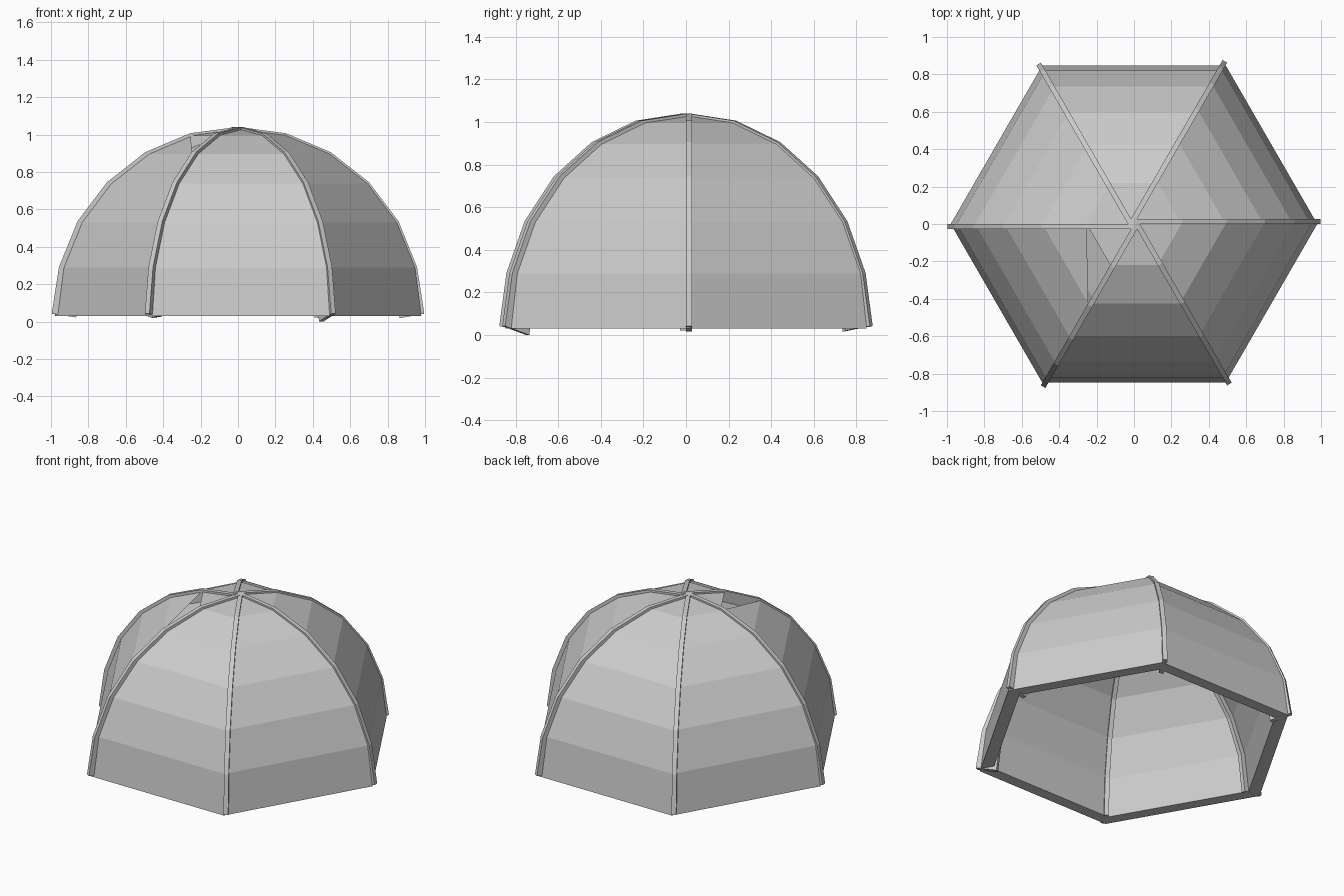
import bpy, bmesh
from math import sin, cos, radians

if "Cube" in bpy.data.objects:
    bpy.data.objects.remove(bpy.data.objects["Cube"])

BASE = 0.03
ROWS, SIDES = 6, 6


def dome_point(row, side, r, h):
    a, e = radians(60 * side), radians(90 / ROWS * row)
    return (r * cos(e) * cos(a), r * cos(e) * sin(a), BASE + h * sin(e))


def finish(bm, name):
    bmesh.ops.recalc_face_normals(bm, faces=bm.faces)
    mesh = bpy.data.meshes.new(name)
    bm.to_mesh(mesh)
    bm.free()
    ob = bpy.data.objects.new(name, mesh)
    bpy.context.collection.objects.link(ob)
    return ob


def layer(bm, r, h, vent=False):
    rings = [[bm.verts.new(dome_point(j, i, r, h)) for i in range(SIDES)] for j in range(ROWS)]
    top = bm.verts.new((0, 0, BASE + h))
    for i in range(SIDES):
        k = (i + 1) % SIDES
        for j in range(ROWS - 1):
            a, b = rings[j][i], rings[j][k]
            c, d = rings[j + 1][k], rings[j + 1][i]
            # the front left panel has a triangular vent near the top
            if vent and i == 3 and j == 4:
                bm.faces.new((a, b, d))
            else:
                bm.faces.new((a, b, c, d))
        bm.faces.new((rings[-1][i], rings[-1][k], top))
    return rings[0]


# Thick six-sided canopy, open below, with a flat bottom rim
bm = bmesh.new()
outer = layer(bm, 0.98, 1.0, vent=True)
inner = layer(bm, 0.895, 0.945)
for i in range(SIDES):
    k = (i + 1) % SIDES
    bm.faces.new((outer[i], outer[k], inner[k], inner[i]))
finish(bm, "canopy")

# Curved ribs along each seam, reaching through the canopy
FEET = (0.018, 0.022, 0.018, 0.022, 0.024, 0.0)
for i in range(SIDES):
    a = radians(60 * i)
    rad, tan = (cos(a), sin(a)), (-sin(a), cos(a))
    bm = bmesh.new()
    loops = []
    for j in range(ROWS + 1):
        e = radians(90 / ROWS * j)
        ro, zo = 0.991 * cos(e), BASE + 1.011 * sin(e)
        ri, zi = 0.865 * cos(e), BASE + 0.915 * sin(e)
        if j == 0:
            ro, zo, zi = 0.996, BASE + 0.012, FEET[i]
        loops.append([bm.verts.new((r * rad[0] + t * tan[0], r * rad[1] + t * tan[1], z))
                      for r, z, t in ((ro, zo, 0), (ro, zo, 0.028), (ri, zi, 0.028), (ri, zi, 0))])
    for p, q in zip(loops, loops[1:]):
        for n in range(4):
            m = (n + 1) % 4
            bm.faces.new((p[n], p[m], q[m], q[n]))
    bm.faces.new(loops[0])
    bm.faces.new(loops[-1])
    finish(bm, f"rib_{i + 1}")
